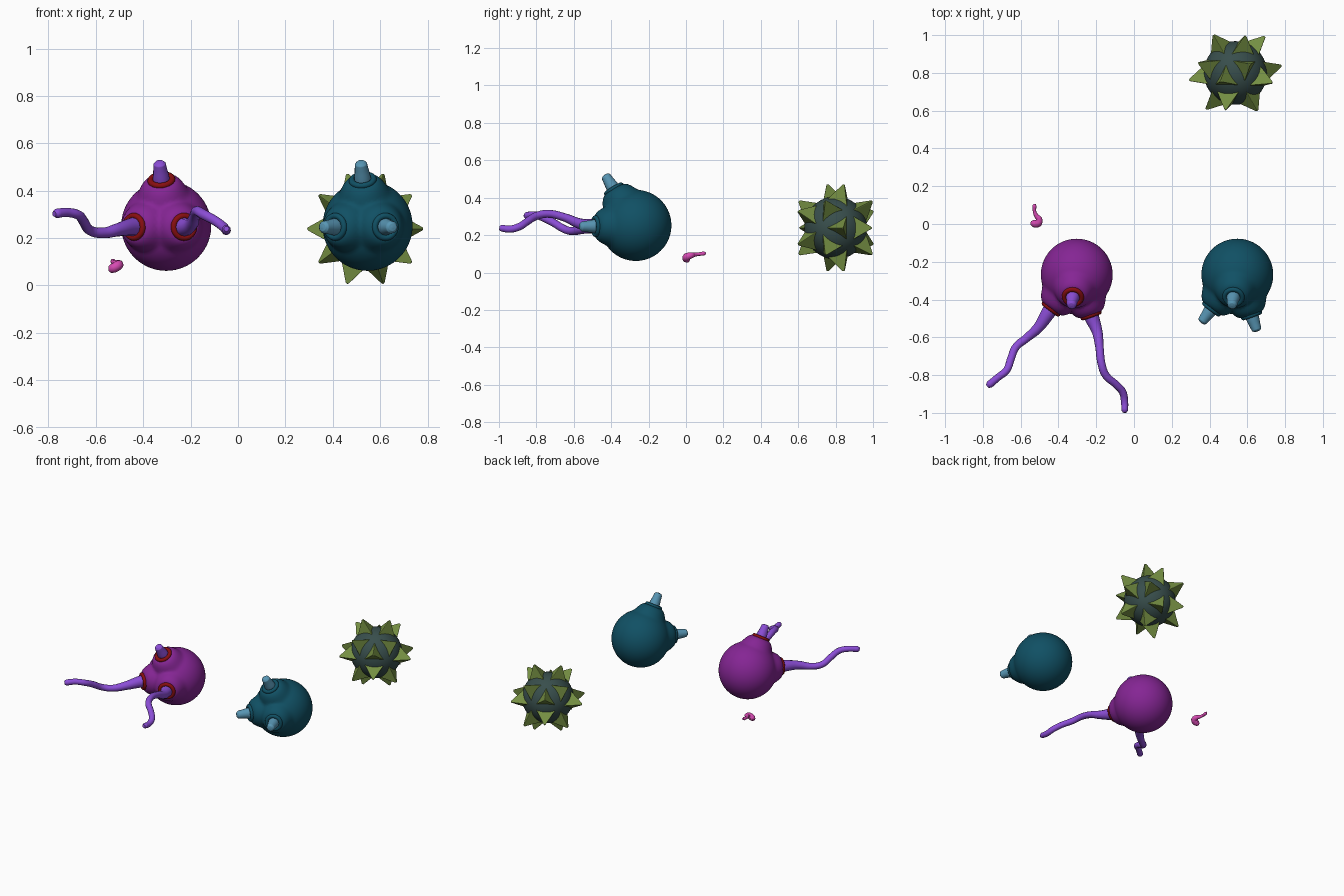
import bpy, bmesh, math
from mathutils import Vector, Matrix

if "Cube" in bpy.data.objects:
    bpy.data.objects.remove(bpy.data.objects["Cube"])


def material(name, r, g, b):
    lin = lambda c: ((c / 255 + 0.055) / 1.055) ** 2.4 if c > 10 else c / 255 / 12.92
    m = bpy.data.materials.new(name)
    m.diffuse_color = (lin(r), lin(g), lin(b), 1)
    m.use_nodes = True
    m.node_tree.nodes["Principled BSDF"].inputs["Base Color"].default_value = m.diffuse_color
    return m


PURPLE = material("purple", 133, 37, 148)
TEAL = material("deep teal", 16, 80, 100)
VIOLET = material("violet", 140, 78, 215)
BLUE = material("pale blue", 88, 150, 180)
RED = material("dark red", 135, 14, 16)
PINK = material("pink", 214, 74, 178)
GREEN = material("olive green", 116, 142, 66)
CORE = material("dark slate", 56, 78, 76)


def mesh_object(name, bm, mat, smooth=True):
    bmesh.ops.recalc_face_normals(bm, faces=bm.faces)
    me = bpy.data.meshes.new(name)
    bm.to_mesh(me)
    bm.free()
    me.materials.append(mat)
    for p in me.polygons:
        p.use_smooth = smooth
    ob = bpy.data.objects.new(name, me)
    bpy.context.collection.objects.link(ob)
    return ob


def tube(name, points, mat):
    """Round tapered tube; each point is (position, radius)."""
    cu = bpy.data.curves.new(name, 'CURVE')
    cu.dimensions = '3D'
    cu.bevel_depth = 1
    cu.bevel_resolution = 4
    cu.resolution_u = 6
    cu.use_fill_caps = True
    sp = cu.splines.new('BEZIER')
    sp.bezier_points.add(len(points) - 1)
    for bp, (co, r) in zip(sp.bezier_points, points):
        bp.co = co
        bp.radius = r
        bp.handle_left_type = bp.handle_right_type = 'AUTO'
    cu.materials.append(mat)
    ob = bpy.data.objects.new(name, cu)
    bpy.context.collection.objects.link(ob)
    bpy.ops.object.select_all(action='DESELECT')
    ob.select_set(True)
    bpy.context.view_layer.objects.active = ob
    bpy.ops.object.convert(target='MESH')
    bpy.ops.object.shade_smooth_by_angle(angle=math.radians(60))


# Socket directions shared by both round bodies
SOCKETS = {"left": Vector((-0.6, -0.8, -0.02)).normalized(),
           "right": Vector((0.33, -0.94, -0.02)).normalized(),
           "top": Vector((-0.09, -0.52, 0.85)).normalized()}
CAP = 0.225


def body(name, center, mat):
    """Sphere that swells into a flat-ended boss at each socket."""
    bm = bmesh.new()
    bmesh.ops.create_icosphere(bm, subdivisions=5, radius=1)
    for v in bm.verts:
        d = v.co.normalized()
        r = 0.19
        for s in SOCKETS.values():
            a = math.degrees(d.angle(s))
            if a < 14:
                r = CAP / math.cos(math.radians(a))
            elif a < 38:
                t = (38 - a) / 24
                w = t * t * (3 - 2 * t)
                r = max(r, 0.19 + 0.042 * w)
        v.co = d * r + center
    mesh_object(name, bm, mat)


def ring(name, center, axis, mat, major=0.046, minor=0.013):
    bm = bmesh.new()
    rot = axis.to_track_quat('Z', 'Y').to_matrix()
    n, k = 32, 10
    grid = []
    for i in range(n):
        a = 2 * math.pi * i / n
        row = []
        for j in range(k):
            b = 2 * math.pi * j / k
            q = major + minor * math.cos(b)
            p = Vector((q * math.cos(a), q * math.sin(a), minor * math.sin(b)))
            row.append(bm.verts.new(rot @ p + center))
        grid.append(row)
    for i in range(n):
        for j in range(k):
            bm.faces.new((grid[i][j], grid[(i + 1) % n][j],
                          grid[(i + 1) % n][(j + 1) % k], grid[i][(j + 1) % k]))
    mesh_object(name, bm, mat)


def horn(name, center, axis, mat):
    tube(name, [(center + axis * d, r) for d, r in
                ((0.20, 0.040), (0.245, 0.035), (0.285, 0.029),
                 (0.308, 0.026), (0.317, 0.017), (0.319, 0.004))], mat)


# Purple and teal bodies with socket rings
bodies = {"purple": (Vector((-0.303, -0.268, 0.252)), PURPLE, RED),
          "teal": (Vector((0.547, -0.268, 0.252)), TEAL, TEAL)}
for label, (c, mat, ring_mat) in bodies.items():
    body(label + "_body", c, mat)
    for side, axis in SOCKETS.items():
        ring(f"{label}_{side}_ring", c + axis * (CAP + 0.002), axis, ring_mat)
        if label == "teal":
            horn(f"teal_{side}_horn", c, axis, BLUE)
pc = bodies["purple"][0]
horn("purple_top_horn", pc, SOCKETS["top"], VIOLET)

# Two long tentacles growing from the front sockets
tentacles = {
    "left": [((-0.508, -0.55, 0.235), 0.028), ((-0.57, -0.605, 0.222), 0.022),
             ((-0.624, -0.65, 0.232), 0.021), ((-0.652, -0.715, 0.27), 0.021),
             ((-0.675, -0.775, 0.298), 0.020), ((-0.72, -0.812, 0.308), 0.019),
             ((-0.765, -0.85, 0.304), 0.020), ((-0.776, -0.859, 0.302), 0.012)],
    "right": [((-0.195, -0.57, 0.262), 0.028), ((-0.183, -0.65, 0.295), 0.022),
              ((-0.172, -0.74, 0.314), 0.021), ((-0.15, -0.80, 0.302), 0.021),
              ((-0.095, -0.85, 0.272), 0.020), ((-0.06, -0.89, 0.246), 0.020),
              ((-0.05, -0.94, 0.232), 0.019), ((-0.049, -0.985, 0.237), 0.018),
              ((-0.049, -0.998, 0.239), 0.011)]}
for side, pts in tentacles.items():
    ax = SOCKETS[side]
    root = [(pc + ax * 0.20, 0.042), (pc + ax * 0.24, 0.039)]
    tube(side + "_tentacle", root + pts, VIOLET)

# Small curled pink grub with a thin tail
tube("pink_grub", [((-0.544, 0.012, 0.066), 0.006), ((-0.538, 0.008, 0.068), 0.016),
                   ((-0.525, 0.002, 0.074), 0.021), ((-0.507, 0.006, 0.084), 0.021),
                   ((-0.503, 0.026, 0.091), 0.017), ((-0.516, 0.042, 0.095), 0.012),
                   ((-0.526, 0.065, 0.098), 0.009), ((-0.527, 0.095, 0.102), 0.011),
                   ((-0.526, 0.106, 0.104), 0.006)], PINK)

# Spiked ball: smooth core with a three-sided spike over each icosahedron face
bc = Vector((0.537, 0.80, 0.239))
bm = bmesh.new()
bmesh.ops.create_icosphere(bm, subdivisions=4, radius=0.168, matrix=Matrix.Translation(bc))
mesh_object("spiked_ball_core", bm, CORE)

phi = (1 + 5 ** 0.5) / 2
turn = Matrix.Rotation(math.radians(30), 3, 'Z')
cycle = lambda v: [Vector((v[i], v[(i + 1) % 3], v[(i + 2) % 3])) for i in range(3)]
signs = (-1, 1)
corners = [turn @ v.normalized() for s in signs for t in signs for v in cycle((0, s, t * phi))]
tips = [turn @ v.normalized() for s in signs for t in signs
        for v in cycle((s / phi, 0, t * phi))]
tips += [turn @ Vector((a, b, c)).normalized() for a in signs for b in signs for c in signs]
bm = bmesh.new()
for d in tips:
    near = sorted(corners, key=lambda c: -c.dot(d))[:3]
    base = [bm.verts.new(bc + d.lerp(c, 0.74).normalized() * 0.164) for c in near]
    top = [bm.verts.new(bc + d * 0.251 + (c - d) * 0.014) for c in near]
    bm.faces.new(base)
    bm.faces.new(top)
    for i in range(3):
        j = (i + 1) % 3
        bm.faces.new((base[i], base[j], top[j], top[i]))
spikes = mesh_object("ball_spikes", bm, GREEN, smooth=False)
bev = spikes.modifiers.new("soft_edges", 'BEVEL')
bev.width = 0.005
bev.segments = 2
